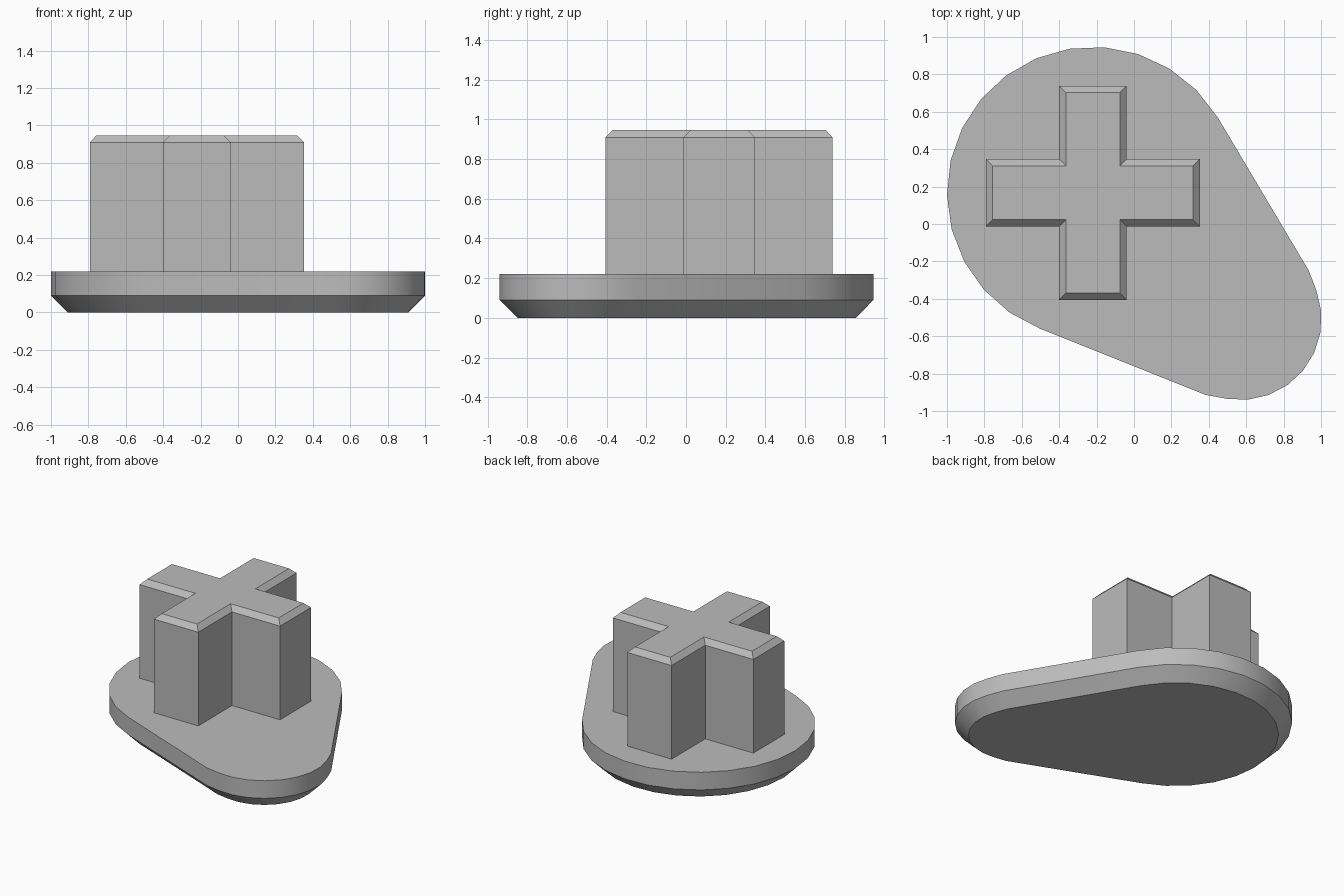
import bpy
import bmesh
from math import cos, sin, radians

cube = bpy.data.objects.get("Cube")
if cube:
    bpy.data.objects.remove(cube, do_unlink=True)

grey = bpy.data.materials.new("plain grey")
grey.use_nodes = True
grey.diffuse_color = (0.5, 0.5, 0.5, 1)
grey.node_tree.nodes["Principled BSDF"].inputs["Base Color"].default_value = (0.5, 0.5, 0.5, 1)

PIVOT = (-0.22, 0.167)   # centre of the wide end and of the cross
TIP = (0.57, -0.508)     # centre of the narrow end


def arc(centre, radius, start, end, steps):
    """Points along a circular arc, angles in degrees."""
    angles = [radians(start + (end - start) * i / steps) for i in range(steps + 1)]
    return [(centre[0] + radius * cos(a), centre[1] + radius * sin(a)) for a in angles]


def cam_outline(inset):
    """Wide arc joined to a narrow arc by two straight flanks."""
    wide = arc(PIVOT, 0.78 - inset, 31.2, 248.9, 16)
    narrow = arc(TIP, 0.433 - inset, -115, 35.5, 10)
    ends = arc(TIP, 0.447 - inset, -115, 35.5, 1)
    return wide + ends[:1] + narrow[1:-1] + ends[1:]


def cross_outline(inset):
    """Twelve-cornered plus sign, one arm repeated by quarter turns."""
    reach, half = 0.572 - inset, 0.18 - inset
    points = []
    x, y = (reach, half, half), (-half, -half, half)
    arm = [(reach, -half), (reach, half), (half, half)]
    for turn in range(4):
        points += [(PIVOT[0] + x, PIVOT[1] + y) for x, y in arm]
        arm = [(-y, x) for x, y in arm]
    return points


def loft(name, outline, levels):
    """Capped solid through (height, inset) levels of an outline."""
    bm = bmesh.new()
    rings = [[bm.verts.new((x, y, z)) for x, y in outline(inset)] for z, inset in levels]
    for low, high in zip(rings, rings[1:]):
        for i in range(len(low)):
            j = (i + 1) % len(low)
            bm.faces.new((low[i], low[j], high[j], high[i]))
    bm.faces.new(rings[0][::-1])
    bm.faces.new(rings[-1])
    mesh = bpy.data.meshes.new(name)
    bm.to_mesh(mesh)
    bm.free()
    mesh.materials.append(grey)
    obj = bpy.data.objects.new(name, mesh)
    bpy.context.collection.objects.link(obj)
    return obj


# Base plate, chamfered along its underside
base = loft("base_plate", cam_outline, [(0, 0.09), (0.09, 0), (0.22, 0)])
bpy.ops.object.select_all(action='DESELECT')
base.select_set(True)
bpy.context.view_layer.objects.active = base
bpy.ops.object.shade_smooth_by_angle(angle=radians(30))

# Cross-shaped post, chamfered along its top
loft("cross_post", cross_outline, [(0.22, 0), (0.91, 0), (0.947, 0.036)])
